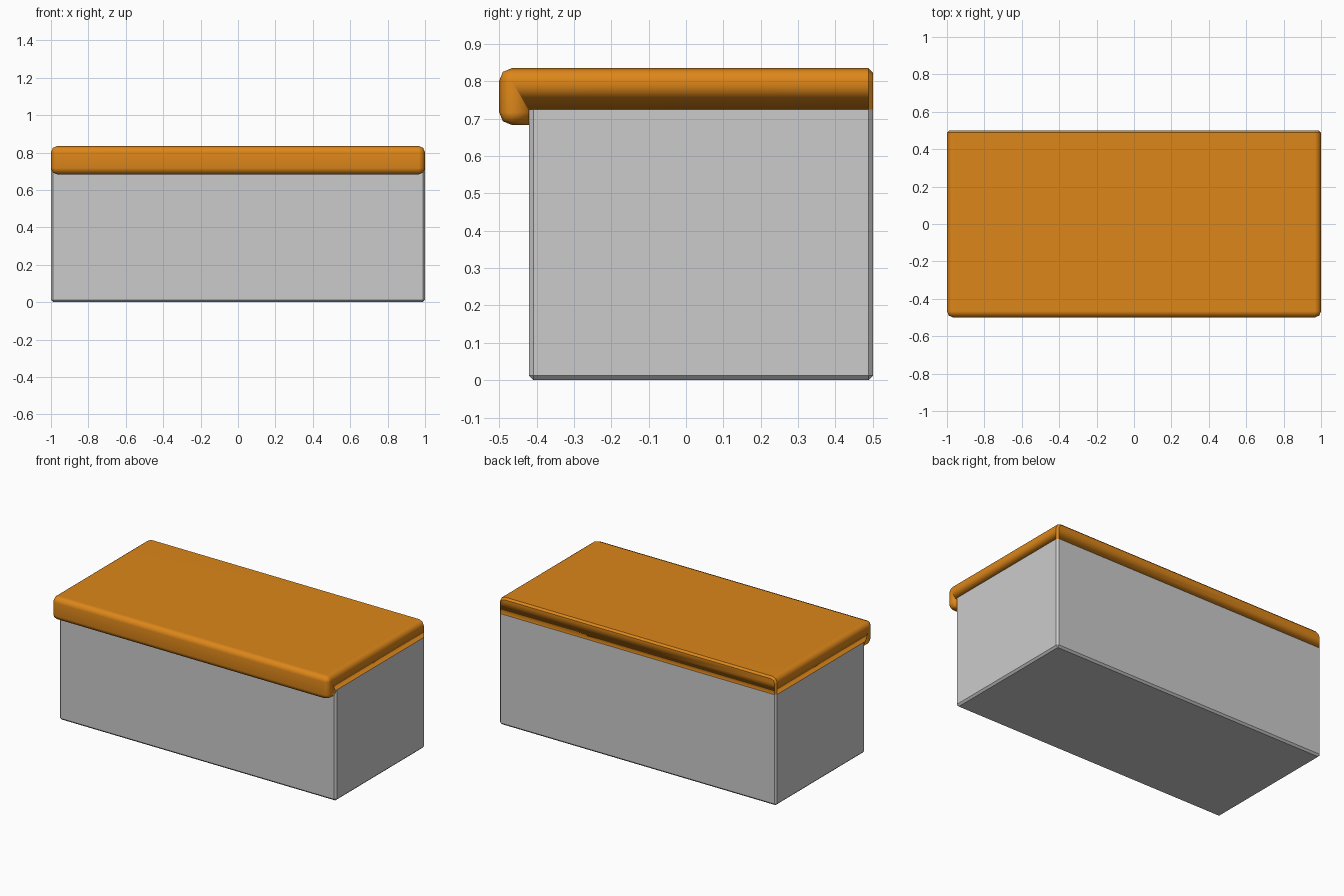
import bpy, bmesh

if "Cube" in bpy.data.objects:
    bpy.data.objects.remove(bpy.data.objects["Cube"])

X = 1.0
FRONT, BODY_FRONT, BACK = -0.5, -0.42, 0.5
LIP_Z, SEAM_Z, TOP_Z = 0.683, 0.725, 0.835


def extrude_profile(profile):
    """Prism across the full width from a (y, z) outline."""
    bm = bmesh.new()
    face = bm.faces.new([bm.verts.new((-X, y, z)) for y, z in profile])
    res = bmesh.ops.extrude_face_region(bm, geom=[face], use_keep_orig=True)
    verts = [g for g in res["geom"] if isinstance(g, bmesh.types.BMVert)]
    bmesh.ops.translate(bm, verts=verts, vec=(2 * X, 0, 0))
    bmesh.ops.recalc_face_normals(bm, faces=bm.faces)
    return bm


def bevel(bm, test, width, segments):
    """Bevel every edge whose two end points satisfy the test."""
    edges = [e for e in bm.edges if test(e.verts[0].co, e.verts[1].co)]
    return bmesh.ops.bevel(bm, geom=edges, offset=width, offset_type='OFFSET',
                           segments=segments, profile=0.5, affect='EDGES')["faces"]


def finish(bm, name):
    mesh = bpy.data.meshes.new(name)
    bm.to_mesh(mesh)
    bm.free()
    obj = bpy.data.objects.new(name, mesh)
    bpy.context.collection.objects.link(obj)
    return obj


def both(a, b, axis, value):
    return abs(a[axis] - value) < 1e-4 and abs(b[axis] - value) < 1e-4


# Cabinet body: chamfered on the upright and bottom edges only
bm = extrude_profile([(BODY_FRONT, 0), (BACK, 0), (BACK, SEAM_Z), (BODY_FRONT, SEAM_Z)])
bevel(bm, lambda a, b: not both(a, b, 2, SEAM_Z), 0.012, 1)
finish(bm, "cabinet_body")

# Worktop: slab with a lip hanging over the front
bm = extrude_profile([(FRONT, LIP_Z), (BODY_FRONT, LIP_Z), (BODY_FRONT, SEAM_Z),
                      (BACK, SEAM_Z), (BACK, TOP_Z), (FRONT, TOP_Z)])


def rounded(a, b):
    if both(a, b, 1, FRONT):
        return True
    on_side = both(a, b, 0, X) or both(a, b, 0, -X)
    return on_side and (both(a, b, 2, TOP_Z) or both(a, b, 2, LIP_Z))


bevel(bm, rounded, 0.034, 2)
for f in bm.faces:
    f.smooth = True

# Small flat chamfer around the back face of the worktop
for f in bevel(bm, lambda a, b: both(a, b, 1, BACK) and not both(a, b, 2, SEAM_Z), 0.012, 1):
    f.smooth = False
top = finish(bm, "worktop")
mod = top.modifiers.new("even_shading", 'WEIGHTED_NORMAL')
mod.keep_sharp = True

mat = bpy.data.materials.new("orange")
mat.diffuse_color = (0.72, 0.24, 0.01, 1)
mat.use_nodes = True
mat.node_tree.nodes["Principled BSDF"].inputs["Base Color"].default_value = mat.diffuse_color
top.data.materials.append(mat)
